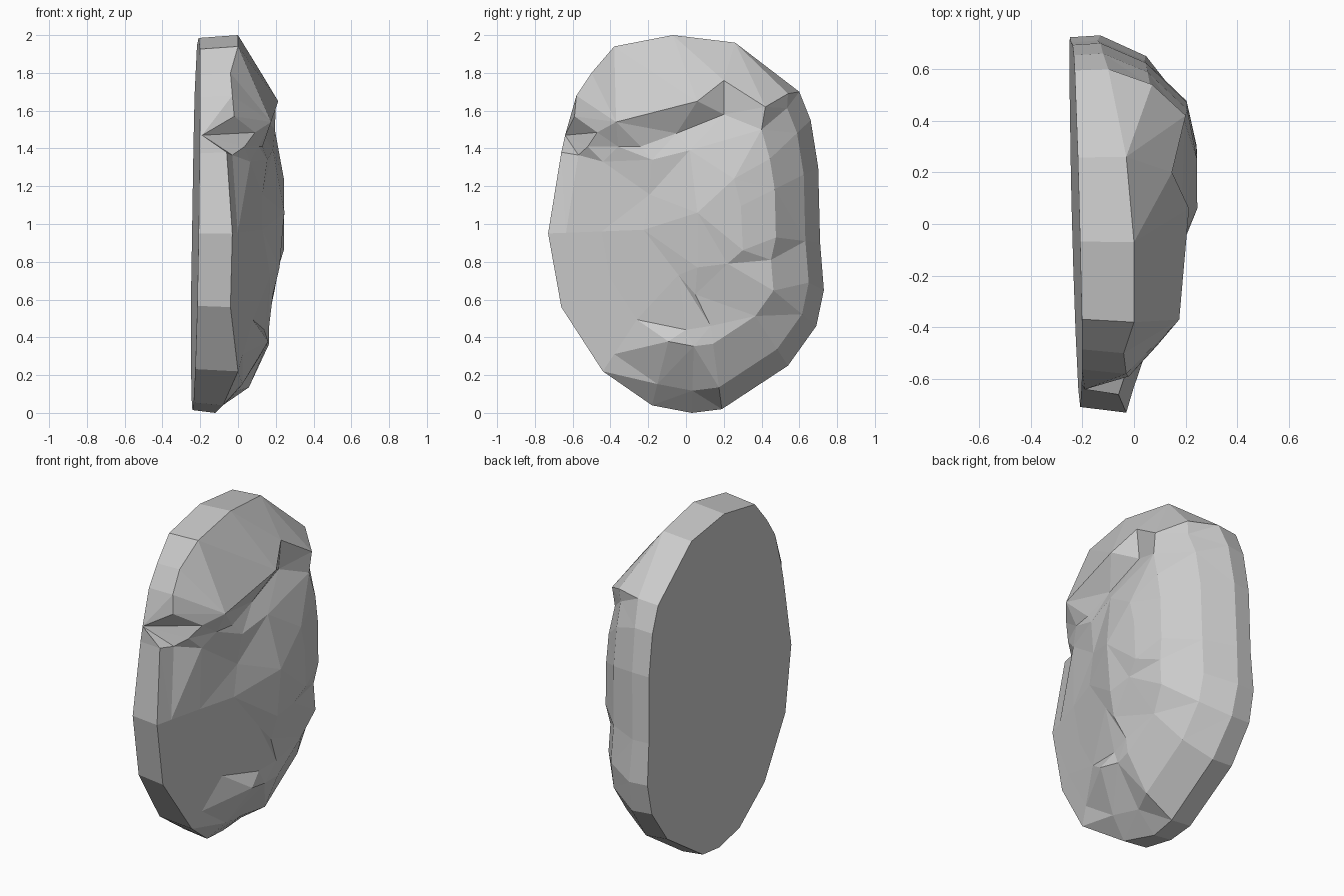
import bpy, bmesh
from mathutils import Vector
from mathutils.geometry import delaunay_2d_cdt

if "Cube" in bpy.data.objects:
    bpy.data.objects.remove(bpy.data.objects["Cube"])

# Outline of the slab seen from the right: (y, z, x of the front rim)
RIM = [(-.07, 2, 0), (.26, 1.96, -.03), (.60, 1.70, -.10), (.66, 1.55, -.12),
       (.70, 1.30, -.13), (.71, .90, -.14), (.73, .65, -.13), (.69, .46, -.12),
       (.54, .25, -.11), (.19, .02, -.11), (.03, 0, -.12), (-.18, .04, -.08),
       (-.44, .22, 0), (-.66, .56, -.04), (-.73, .95, -.03), (-.66, 1.38, -.06),
       (-.64, 1.47, -.19), (-.58, 1.68, -.03), (-.50, 1.80, -.04), (-.38, 1.94, 0)]

# Crease lines across the front: overhanging lip, groove, lower lip
UPPER_LIP = [(-.59, 1.57, -.02), (-.47, 1.485, .09), (-.37, 1.54, .175),
             (.06, 1.65, .213), (.20, 1.76, .147)]
GROOVE = [(-.52, 1.41, .035), (-.36, 1.41, .11), (-.24, 1.41, .13),
          (-.05, 1.48, .13), (.20, 1.58, .13)]
LOWER_LIP = [(-.57, 1.365, -.03), (-.44, 1.33, .065), (-.18, 1.34, .155),
             (.02, 1.39, .185), (.40, 1.50, .195)]
# Small chip low on the front, and the ledge that runs beside it
CHIP = [(0, .44, .14), (-.04, .73, .17), (.13, .46, .165)]
LEDGE = [(.06, .77, .22), (.22, .79, .22), (.45, .81, .19)]
# Shoulder between the upper lobe and the body
SHOULDER = [(.42, 1.62, .20), (.54, 1.69, .07)]

CY, CZ, PEAK = .06, .98, .245


def back_x(y, z):
    return -.225 - .025 * y + .015 * (z - 1)


# Domed body: shrinking copies of the rim rising to the peak,
# nearly straight on the front side and well rounded on the far side
dome = [(CY, CZ + .08, PEAK)]
for s, step in ((.88, 1), (.64, 1), (.36, 2)):
    for y, z, x in RIM[::step]:
        py, pz = CY + (y - CY) * s, CZ + (z - CZ) * s
        if y > .1:
            roundness = 5
        elif y > -.3:
            roundness = 3
        else:
            roundness = 1.3 if z > 1.2 else .85
        px = x + (PEAK - x) * (1 - s ** roundness)
        px = min(px, .165 + .08 * min(1, max(0, (pz - .58) / .19)))
        below = pz < 1.27 + .2 * py or (py > .48 and pz < 1.62)
        clear = all((py - c[0]) ** 2 + (pz - c[1]) ** 2 > .008
                    for c in CHIP + LEDGE)
        if below and clear:
            dome.append((py, pz, px))

# Triangulate the front with the crease lines kept as edges
pts, edges = list(RIM), []
for line in (UPPER_LIP, GROOVE, LOWER_LIP, CHIP, LEDGE, SHOULDER):
    start = len(pts)
    pts += line
    edges += [(i, i + 1) for i in range(start, len(pts) - 1)]
pts += dome
n = len(RIM)
out, _, tris, orig, _, _ = delaunay_2d_cdt(
    [Vector(p[:2]) for p in pts], edges, [list(range(n))], 1, 1e-5)

bm = bmesh.new()
front, of_rim = [], {}
for v, src in zip(out, orig):
    x = pts[src[0]][2] if src else .1
    front.append(bm.verts.new((x, v.x, v.y)))
    for i in src:
        of_rim[i] = front[-1]
for t in tris:
    bm.faces.new([front[i] for i in t])

# Flat back and the side wall joining it to the rim
back = []
for y, z, _ in RIM:
    by, bz = y * (.99 if y > 0 else .97), 1 + (z - 1) * .985
    back.append(bm.verts.new((back_x(by, bz), by, bz)))
bm.faces.new(back)
for i in range(n):
    j = (i + 1) % n
    bm.faces.new((of_rim[i], of_rim[j], back[j], back[i]))
bmesh.ops.recalc_face_normals(bm, faces=bm.faces)

mesh = bpy.data.meshes.new("rock_slab")
bm.to_mesh(mesh)
bm.free()
bpy.context.collection.objects.link(bpy.data.objects.new("rock_slab", mesh))
